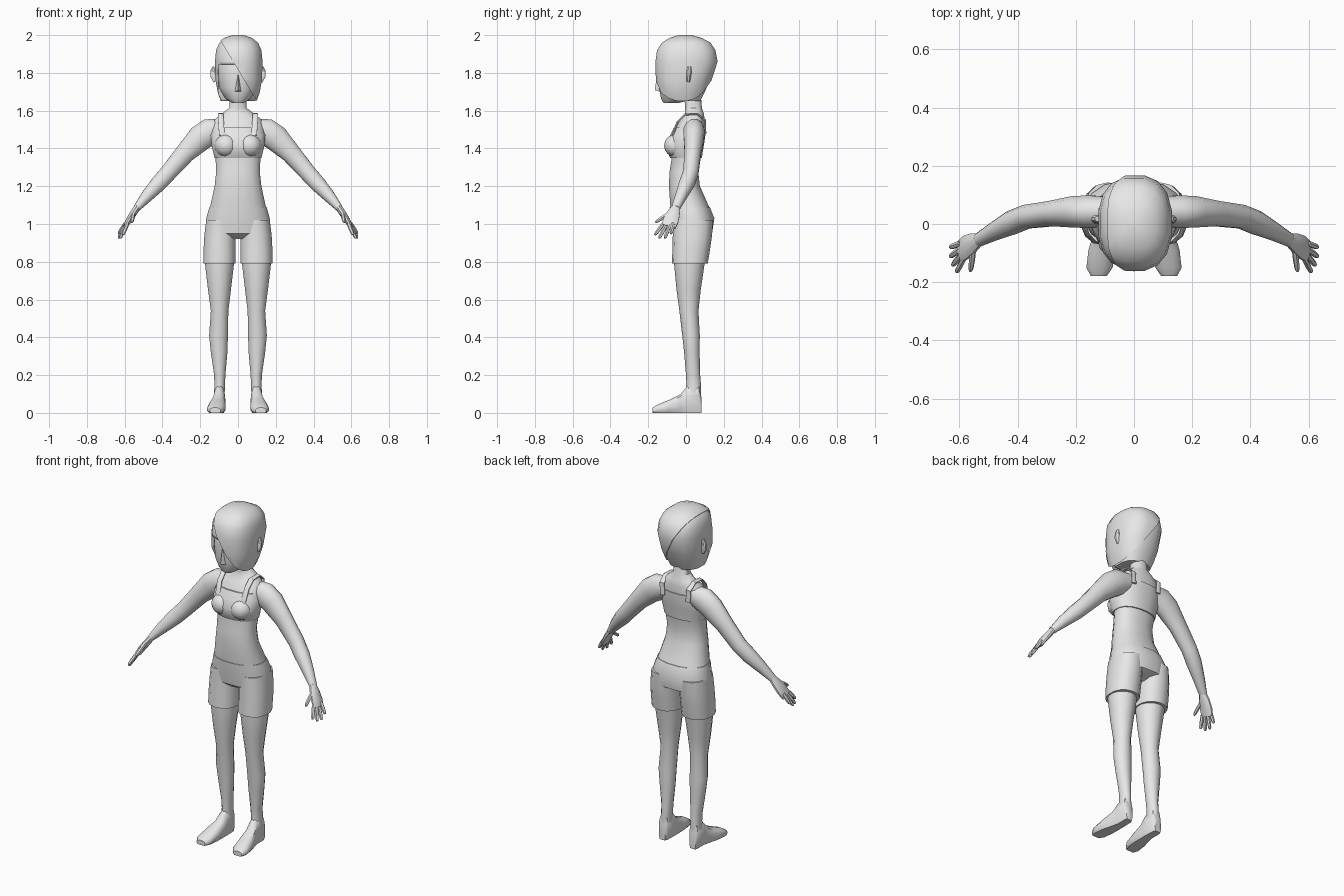
import bpy, bmesh, math
from mathutils import Vector

grey = bpy.data.materials.new("light_grey")
grey.diffuse_color = (0.8, 0.8, 0.8, 1)


def finish(name, bm, mirror=False, angle=40):
    bmesh.ops.recalc_face_normals(bm, faces=bm.faces)
    me = bpy.data.meshes.new(name)
    bm.to_mesh(me)
    bm.free()
    me.materials.append(grey)
    ob = bpy.data.objects.new(name, me)
    bpy.context.collection.objects.link(ob)
    bpy.ops.object.select_all(action='DESELECT')
    ob.select_set(True)
    bpy.context.view_layer.objects.active = ob
    bpy.ops.object.shade_smooth_by_angle(angle=math.radians(angle))
    if mirror:
        ob.modifiers.new("mirror", 'MIRROR').use_mirror_merge = False
    return ob


def loft(rings):
    """Skin a list of equal-length point rings and cap both ends."""
    bm = bmesh.new()
    vs = [[bm.verts.new(p) for p in r] for r in rings]
    n = len(vs[0])
    for a, b in zip(vs, vs[1:]):
        for i in range(n):
            j = (i + 1) % n
            bm.faces.new((a[i], a[j], b[j], b[i]))
    bm.faces.new(vs[0][::-1])
    bm.faces.new(vs[-1])
    return bm


def oval(n, e):
    """Unit rounded-square outline."""
    out = []
    for i in range(n):
        t = 2 * math.pi * (i + 0.5) / n
        c, s = math.cos(t), math.sin(t)
        out.append((math.copysign(abs(c) ** (2 / e), c),
                    math.copysign(abs(s) ** (2 / e), s)))
    return out


def stack(rows, n=16, e=2.3, grow=0.0):
    """Rows of (z, x min, x max, y front, y back)."""
    return loft([[((a + b) / 2 + u * ((b - a) / 2 + grow),
                   (f + k) / 2 + v * ((k - f) / 2 + grow), z)
                  for u, v in oval(n, e)] for z, a, b, f, k in rows])


def centred(rows):
    return [(z, -w, w, f, k) for z, w, f, k in rows]


def tube(path, n=8, ref=(0, 1, 0)):
    """Path of (x, y, z, radius along ref, radius across)."""
    pts = [Vector(p[:3]) for p in path]
    rings = []
    for i, p in enumerate(path):
        d = (pts[min(i + 1, len(pts) - 1)] - pts[max(i - 1, 0)]).normalized()
        side = d.cross(Vector(ref)).normalized()
        along = side.cross(d)
        rings.append([pts[i] + along * (p[3] * u) + side * (p[4] * v)
                      for u, v in oval(n, 2)])
    return loft(rings)


# torso and neck
finish("torso", stack(centred([
    (0.92, 0.07, -0.03, 0.07), (0.96, 0.168, -0.068, 0.135),
    (1.03, 0.165, -0.078, 0.147), (1.10, 0.148, -0.085, 0.12),
    (1.20, 0.126, -0.092, 0.075), (1.28, 0.117, -0.088, 0.066),
    (1.36, 0.122, -0.075, 0.08), (1.44, 0.14, -0.08, 0.095),
    (1.50, 0.143, -0.062, 0.1), (1.555, 0.125, -0.028, 0.1),
    (1.585, 0.085, -0.005, 0.095), (1.615, 0.046, -0.005, 0.085),
    (1.70, 0.042, -0.012, 0.078)])))

# fitted top: band, bust and straps
finish("top_band", stack(centred([
    (1.35, 0.126, -0.085, 0.086), (1.38, 0.134, -0.1, 0.09),
    (1.42, 0.143, -0.106, 0.097), (1.47, 0.147, -0.086, 0.104),
    (1.51, 0.135, -0.065, 0.106)])))
bm = bmesh.new()
bmesh.ops.create_uvsphere(bm, u_segments=12, v_segments=8, radius=1)
bmesh.ops.scale(bm, verts=bm.verts, vec=(0.062, 0.06, 0.06))
bmesh.ops.translate(bm, verts=bm.verts, vec=(0.063, -0.056, 1.415))
finish("bust", bm, True)
finish("strap", tube([(0.085, -0.07, 1.47, 0.016, 0.006),
                      (0.09, -0.045, 1.54, 0.016, 0.006),
                      (0.092, -0.005, 1.58, 0.016, 0.006),
                      (0.092, 0.06, 1.583, 0.016, 0.006),
                      (0.088, 0.1, 1.55, 0.016, 0.006),
                      (0.085, 0.102, 1.48, 0.016, 0.006)],
                     ref=(1, 0, 0)), True)

# shorts: seat and legs
finish("shorts_seat", stack(centred([
    (0.925, 0.08, -0.04, 0.08), (0.95, 0.176, -0.07, 0.14),
    (1.03, 0.171, -0.083, 0.152), (1.09, 0.154, -0.088, 0.128)])))
finish("shorts_leg", stack([
    (0.79, 0.012, 0.185, -0.074, 0.115), (0.87, 0.011, 0.184, -0.072, 0.128),
    (0.94, 0.01, 0.18, -0.07, 0.138), (1.02, 0.01, 0.17, -0.07, 0.143)],
    n=14), True)

# legs
finish("leg", stack([
    (0.05, 0.072, 0.128, 0.0, 0.078), (0.15, 0.068, 0.126, 0.003, 0.079),
    (0.20, 0.066, 0.127, 0.0, 0.075), (0.32, 0.055, 0.145, -0.01, 0.072),
    (0.41, 0.052, 0.154, -0.02, 0.073), (0.54, 0.05, 0.145, -0.035, 0.066),
    (0.65, 0.036, 0.16, -0.05, 0.078), (0.80, 0.018, 0.178, -0.064, 0.1),
    (0.88, 0.018, 0.176, -0.064, 0.115)], n=14, e=2), True)

# feet, lofted heel to toe: (y, x min, x max, top)
foot = []
for y, a, b, h in [(0.082, 0.08, 0.122, 0.08), (0.07, 0.07, 0.13, 0.15),
                   (0.008, 0.067, 0.13, 0.145), (-0.03, 0.066, 0.14, 0.1),
                   (-0.09, 0.064, 0.158, 0.07), (-0.15, 0.072, 0.165, 0.045),
                   (-0.178, 0.092, 0.15, 0.028)]:
    foot.append([((a + b) / 2 + u * (b - a) / 2, y, max(0, h * (0.42 + 0.58 * v)))
                 for u, v in oval(12, 2.4)])
finish("foot", loft(foot), True)

# arms
finish("arm", tube([
    (0.08, 0.045, 1.505, 0.05, 0.055), (0.15, 0.042, 1.487, 0.058, 0.075),
    (0.20, 0.042, 1.455, 0.056, 0.072), (0.28, 0.036, 1.375, 0.045, 0.055),
    (0.37, 0.025, 1.27, 0.042, 0.046), (0.42, 0.005, 1.215, 0.042, 0.044),
    (0.48, -0.025, 1.15, 0.032, 0.034), (0.535, -0.055, 1.085, 0.024, 0.02)],
    n=12), True)

# hands
finish("palm", tube([
    (0.53, -0.052, 1.092, 0.022, 0.018), (0.555, -0.066, 1.055, 0.036, 0.018),
    (0.578, -0.08, 1.02, 0.043, 0.016), (0.597, -0.094, 0.985, 0.04, 0.012)],
    n=10), True)
fingers = [("index", (0.588, -0.125, 0.995), (0.61, -0.165, 0.942)),
           ("middle", (0.594, -0.107, 0.99), (0.624, -0.142, 0.925)),
           ("ring", (0.598, -0.088, 0.99), (0.632, -0.112, 0.925)),
           ("little", (0.6, -0.068, 0.998), (0.632, -0.08, 0.948)),
           ("thumb", (0.552, -0.085, 1.06), (0.562, -0.163, 1.008))]
for label, a, b in fingers:
    a, b = Vector(a), Vector(b)
    finish(label + "_finger", tube(
        [(*a.lerp(b, t), r, r) for t, r in
         [(-0.1, 0.01), (0.5, 0.0105), (0.88, 0.009), (1.0, 0.005)]],
        n=6), True)

# head, nose and ears
finish("head", stack(centred([
    (1.64, 0.03, -0.12, -0.04), (1.665, 0.068, -0.134, 0.05),
    (1.72, 0.103, -0.145, 0.1), (1.80, 0.113, -0.147, 0.13),
    (1.88, 0.11, -0.14, 0.14), (1.95, 0.07, -0.09, 0.09)])))
finish("nose", loft([
    [(-0.02, -0.135, 1.70), (0.02, -0.135, 1.70), (0, -0.165, 1.708)],
    [(-0.016, -0.135, 1.735), (0.016, -0.135, 1.735), (0, -0.162, 1.735)],
    [(-0.005, -0.135, 1.79), (0.005, -0.135, 1.79), (0, -0.149, 1.79)]]))
finish("ear", tube([
    (0.118, 0.012, 1.755, 0.01, 0.014), (0.13, 0.014, 1.78, 0.013, 0.016),
    (0.132, 0.017, 1.81, 0.014, 0.015), (0.125, 0.018, 1.832, 0.01, 0.01)],
    n=8), True)

# hair: a close under layer with an open face, and a swept top layer
hair = centred([
    (1.65, 0.1, -0.125, 0.085), (1.69, 0.115, -0.148, 0.105),
    (1.76, 0.129, -0.162, 0.137), (1.86, 0.132, -0.164, 0.17),
    (1.92, 0.126, -0.156, 0.158), (1.96, 0.108, -0.13, 0.132),
    (1.985, 0.075, -0.088, 0.085), (2.0, 0.03, -0.04, 0.03)])
under = finish("hair_under_layer", stack(
    [(min(z, 1.99), a, b, f, k) for z, a, b, f, k in hair], e=2.5, grow=-0.008))
bm = bmesh.new()
bmesh.ops.create_cube(bm, size=1)
bmesh.ops.scale(bm, verts=bm.verts, vec=(0.3, 0.24, 0.35))
bmesh.ops.translate(bm, verts=bm.verts, vec=(0.047, -0.18, 1.67))
cutter = finish("face_opening_cutter", bm)
cutter.hide_render = True
cutter.hide_viewport = True
cut = under.modifiers.new("face_opening", 'BOOLEAN')
cut.operation = 'DIFFERENCE'
cut.solver = 'EXACT'
cut.object = cutter

bm = stack(hair, e=2.5)
bmesh.ops.bisect_plane(bm, geom=bm.verts[:] + bm.edges[:] + bm.faces[:],
                       plane_co=(-0.08, 0, 1.95), plane_no=(1, 0, 0.6),
                       clear_inner=True)
bmesh.ops.holes_fill(bm, edges=[e for e in bm.edges if e.is_boundary], sides=0)
finish("hair_swept_layer", bm)
